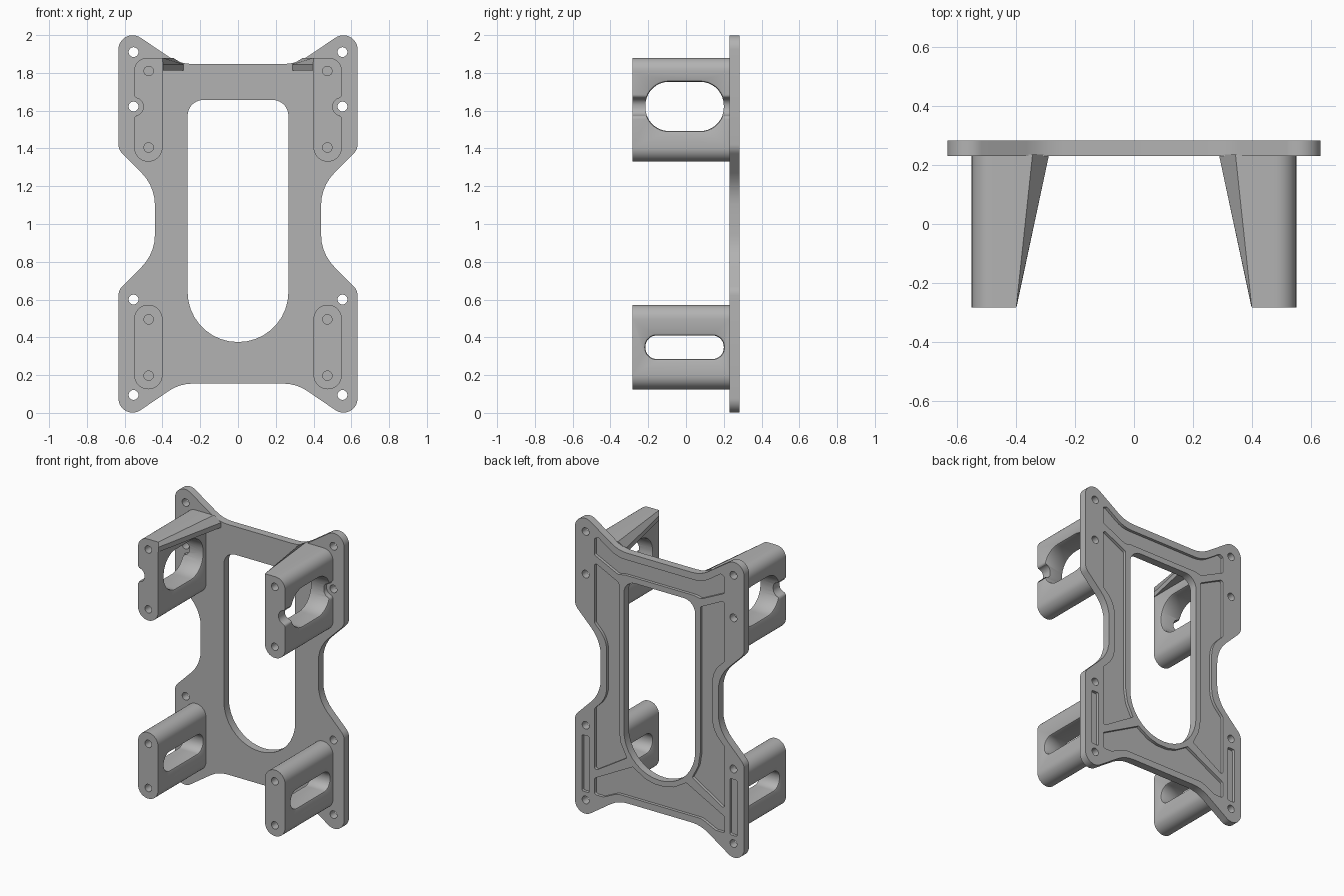
import bpy, bmesh, math
from mathutils import Vector

if "Cube" in bpy.data.objects:
    bpy.data.objects.remove(bpy.data.objects["Cube"], do_unlink=True)

grey = bpy.data.materials.new("bracket_grey")
grey.use_nodes = True
grey.diffuse_color = (0.45, 0.45, 0.45, 1)
grey.node_tree.nodes["Principled BSDF"].inputs["Base Color"].default_value = grey.diffuse_color


def rounded(points):
    """Outline from (a, b, radius) corners."""
    out = []
    n = len(points)
    for i, (a, b, r) in enumerate(points):
        p = Vector((a, b))
        if r == 0:
            out.append(p)
            continue
        u = (Vector(points[i - 1][:2]) - p).normalized()
        v = (Vector(points[(i + 1) % n][:2]) - p).normalized()
        half = u.angle(v) / 2
        centre = p + (u + v).normalized() * r / math.sin(half)
        start = p + u * r / math.tan(half) - centre
        end = p + v * r / math.tan(half) - centre
        sweep = start.angle_signed(end)
        steps = max(3, round(abs(sweep) * 6))
        for k in range(steps + 1):
            t = -sweep * k / steps
            c, s = math.cos(t), math.sin(t)
            out.append(centre + Vector((start.x * c - start.y * s, start.x * s + start.y * c)))
    return out


def symmetric(half):
    return half + [(-a, b, r) for a, b, r in reversed(half)]


def box(a0, a1, b0, b1, r):
    return rounded([(a0, b0, r), (a1, b0, r), (a1, b1, r), (a0, b1, r)])


def circle(a, b, r, n=24):
    return [Vector((a + r * math.cos(2 * math.pi * k / n), b + r * math.sin(2 * math.pi * k / n)))
            for k in range(n)]


def loft(bm, sections, axis="y"):
    """Solid through (outline, position) sections along an axis."""
    rings = []
    for outline, t in sections:
        rings.append([bm.verts.new((p.x, t, p.y) if axis == "y" else (t, p.x, p.y)) for p in outline])
    faces = [bm.faces.new(rings[0]), bm.faces.new(rings[-1])]
    n = len(rings[0])
    for lo, hi in zip(rings, rings[1:]):
        for i in range(n):
            j = (i + 1) % n
            faces.append(bm.faces.new((lo[i], lo[j], hi[j], hi[i])))
    bmesh.ops.recalc_face_normals(bm, faces=faces)


def make(name, solids):
    """Object from a list of (sections, axis) solids."""
    bm = bmesh.new()
    for sections, axis in solids:
        loft(bm, sections, axis)
    mesh = bpy.data.meshes.new(name)
    bm.to_mesh(mesh)
    bm.free()
    mesh.materials.append(grey)
    ob = bpy.data.objects.new(name, mesh)
    bpy.context.collection.objects.link(ob)
    return ob


def activate(ob):
    bpy.ops.object.select_all(action="DESELECT")
    ob.select_set(True)
    bpy.context.view_layer.objects.active = ob


def cut(ob, solids):
    cutter = make("cutter", solids)
    cutter.hide_render = True
    mod = ob.modifiers.new("cut", "BOOLEAN")
    mod.operation, mod.solver, mod.object = "DIFFERENCE", "EXACT", cutter
    activate(ob)
    bpy.ops.object.modifier_apply(modifier=mod.name)
    bpy.data.objects.remove(cutter, do_unlink=True)


def finish(ob, mirror=False):
    activate(ob)
    if mirror:
        mod = ob.modifiers.new("mirror", "MIRROR")
        mod.use_mirror_merge = False
        bpy.ops.object.modifier_apply(modifier=mod.name)
    bpy.ops.object.shade_smooth_by_angle(angle=math.radians(30))


FRONT, FACE, BACK = -0.283, 0.23, 0.283
FLOOR = BACK - 0.02

# Back plate with flared ears and narrow waist
plate = make("back_plate", [([(o, FACE), (o, BACK)], "y") for o in [rounded(symmetric([
    (0.309, 0.155, 0.22), (0.633, -0.065, 0.075), (0.633, 0.65, 0.07), (0.44, 0.843, 0.24),
    (0.44, 1.2, 0.24), (0.633, 1.393, 0.07), (0.633, 2.065, 0.075), (0.309, 1.847, 0.22)]))]])

# Window, screw holes and rear pockets
window = rounded(symmetric([(0.267, 0.375, 0.266), (0.267, 1.657, 0.085)]))
through = [window] + [circle(s * 0.553, z, 0.026) for s in (1, -1) for z in (0.095, 0.6, 1.622, 1.91)]

side_pocket = [(0.487, 1.72, 0.015), (0.487, 1.31, 0.03), (0.395, 1.22, 0.18), (0.395, 0.824, 0.18),
               (0.487, 0.732, 0.03), (0.487, 0.31, 0.015), (0.245, 0.46, 0), (0.29, 0.55, 0),
               (0.305, 0.642, 0), (0.305, 1.63, 0.015)]
top_pocket = symmetric([(0.32, 1.8, 0.2), (0.46, 1.895, 0.015), (0.487, 1.88, 0), (0.487, 1.77, 0.015),
                        (0.31, 1.685, 0.03), (0.26, 1.695, 0)])
bottom_pocket = symmetric([(0.315, 0.2, 0.1), (0.42, 0.15, 0.02), (0.487, 0.15, 0.015),
                           (0.487, 0.26, 0.015), (0.2, 0.412, 0), (0.11, 0.358, 0), (0.04, 0.34, 0)])
mirrored_side = [(-a, b, r) for a, b, r in side_pocket]
pockets = [rounded(p) for p in (side_pocket, mirrored_side, top_pocket, bottom_pocket)]
pockets += [box(s * 0.553 - 0.027, s * 0.553 + 0.027, 0.15, 0.53, 0.01) for s in (1, -1)]
cut(plate, [([(o, FACE - 0.1), (o, BACK + 0.1)], "y") for o in through]
    + [([(o, FLOOR), (o, BACK + 0.1)], "y") for o in pockets])
finish(plate)

INNER, OUTER = 0.4, 0.55


def slot(z0, z1, r):
    """Sideways slot with softened rims."""
    def outline(g):
        return box(-0.215 - g, 0.2 + g, z0 - g, z1 + g, r + g)
    rim = 0.012
    return ([(outline(rim), INNER - 0.02), (outline(rim), INNER), (outline(rim * 0.3), INNER + rim * 0.3),
             (outline(0), INNER + rim), (outline(0), OUTER - rim),
             (outline(rim * 0.3), OUTER - rim * 0.3), (outline(rim), OUTER), (outline(rim), OUTER + 0.02)], "x")


def bolt_holes(*heights):
    return [([(circle(0.473, z, 0.025), FRONT - 0.1), (circle(0.473, z, 0.025), FRONT + 0.2)], "y")
            for z in heights]


# Lower standoffs
lower = make("lower_standoffs", [([(o, FRONT), (o, FACE + 0.005)], "y")
                                 for o in [box(INNER, OUTER, 0.125, 0.572, 0.0745)]])
cut(lower, [slot(0.285, 0.41, 0.06)] + bolt_holes(0.197, 0.495))
finish(lower, mirror=True)

# Upper standoffs with screwdriver channel
upper_outline = rounded([
    (INNER, 1.33, 0.0745), (OUTER, 1.33, 0.0745), (OUTER, 1.575, 0.02), (0.502, 1.575, 0.042),
    (0.502, 1.667, 0.042), (OUTER, 1.667, 0.02), (OUTER, 1.88, 0.07), (INNER, 1.88, 0)])
upper = make("upper_standoffs", [([(upper_outline, FRONT), (upper_outline, FACE + 0.005)], "y")])
cut(upper, [slot(1.492, 1.753, 0.125)] + bolt_holes(1.405, 1.81))
finish(upper, mirror=True)


# Tapered gussets beside the upper standoffs
def gusset_section(reach):
    tip = INNER - reach
    return [Vector(p) for p in ((INNER + 0.02, 1.88), (INNER - reach * 0.5, 1.88), (tip, 1.845),
                                (tip, 1.812), (INNER + 0.02, 1.812))]


gusset = make("upper_gussets", [([(gusset_section(0.002), FRONT + 0.002),
                                  (gusset_section(0.112), FACE + 0.005)], "y")])
finish(gusset, mirror=True)
